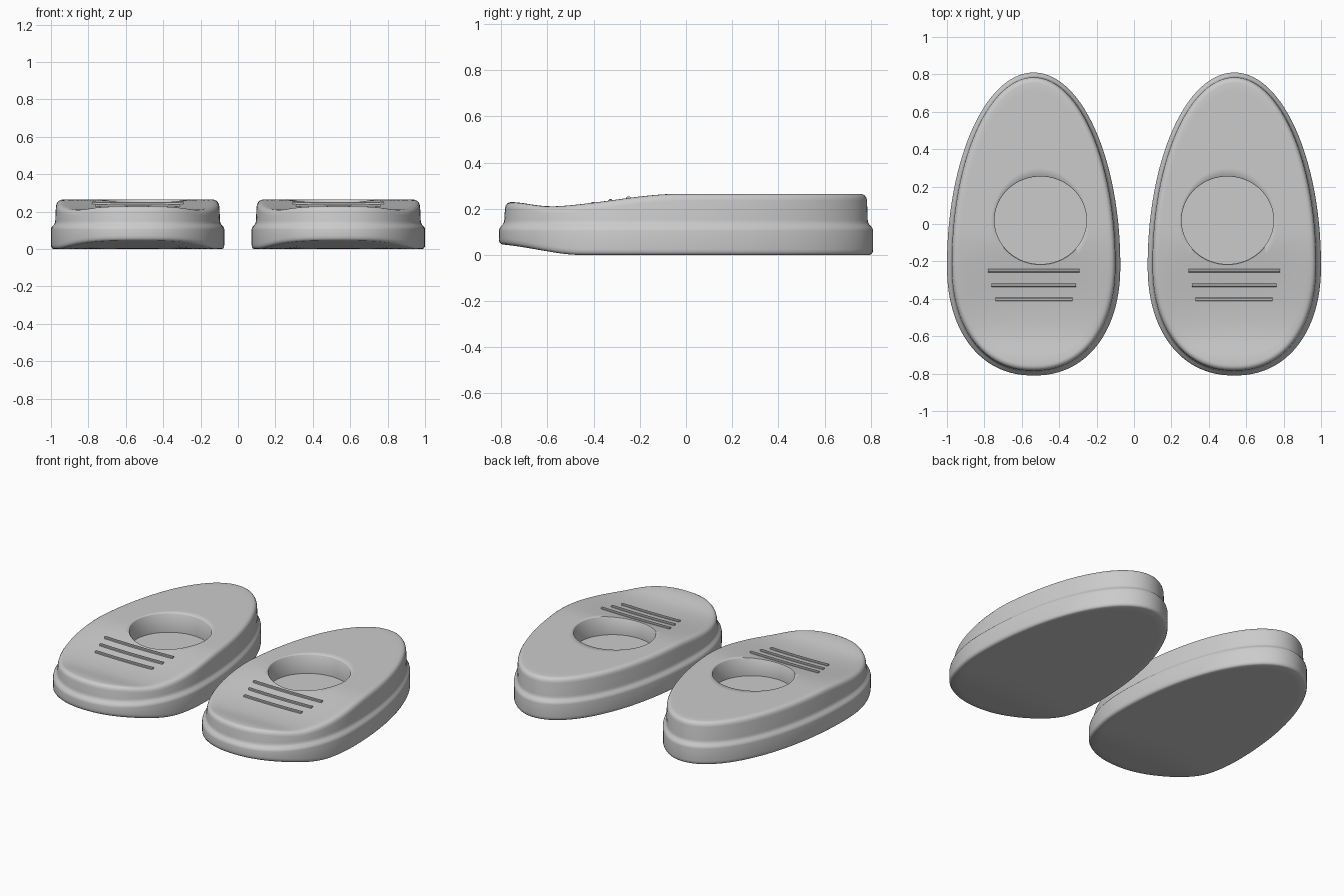
import bpy, bmesh, math

if "Cube" in bpy.data.objects:
    bpy.data.objects.remove(bpy.data.objects["Cube"])

N = 112                       # points around each ring
CX = 0.5365                   # centre line of each pad
HALF_W, HALF_L = 0.4635, 0.81
WIDEST_Y = -0.22

mat = bpy.data.materials.new("grey plastic")
mat.diffuse_color = (0.6, 0.6, 0.6, 1)
mat.use_nodes = True
mat.node_tree.nodes["Principled BSDF"].inputs["Base Color"].default_value = mat.diffuse_color


def smooth(a, b, v):
    t = min(1, max(0, (v - a) / (b - a)))
    return t * t * (3 - 2 * t)


def top_z(x, y):
    """Flat heel, sloping dip and slightly raised toe lip."""
    z = 0.212 + 0.053 * smooth(-0.6, -0.02, y) + 0.018 * smooth(-0.58, -0.78, y)
    if -0.7 < y < -0.1:       # shallow hollow across the slope
        z -= 0.010 * math.sin(math.pi * (y + 0.7) / 0.6) * max(0, 1 - ((x - CX) / 0.38) ** 2)
    return z


def bottom_z(y):
    return 0.047 * smooth(-0.45, -0.84, y)


def outline(t, inset):
    """Egg outline, blunter at the front."""
    c, s = math.cos(t), math.sin(t)
    p = 1.0 if s >= 0 else 2 / 2.2
    x = HALF_W * math.copysign(abs(c) ** p, c)
    length = HALF_L - WIDEST_Y if s >= 0 else HALF_L + WIDEST_Y
    y = WIDEST_Y + length * math.copysign(abs(s) ** p, s)
    return CX + x * (1 - inset / HALF_W), y * (1 - inset / HALF_L)


def well(t, scale=1.0):
    """Round recess outline."""
    return 0.50 + 0.246 * scale * math.cos(t), 0.02 + 0.234 * scale * math.sin(t)


def finish(bm, name, angle):
    bmesh.ops.recalc_face_normals(bm, faces=bm.faces)
    me = bpy.data.meshes.new(name)
    bm.to_mesh(me)
    bm.free()
    me.materials.append(mat)
    ob = bpy.data.objects.new(name, me)
    bpy.context.collection.objects.link(ob)
    bpy.ops.object.select_all(action='DESELECT')
    ob.select_set(True)
    bpy.context.view_layer.objects.active = ob
    bpy.ops.object.shade_smooth_by_angle(angle=math.radians(angle))


def pad(side, name):
    angles = [2 * math.pi * i / N for i in range(N)]
    rings = []
    # underside, from the middle outwards
    for k in (0.05, 0.25, 0.45, 0.65, 0.82, 0.93):
        ring = []
        for t in angles:
            x, y = outline(t, 0.012)
            x, y = CX + (x - CX) * k, y * k
            ring.append((x, y, bottom_z(y)))
        rings.append(ring)
    # rounded lower edge
    for inset, h in ((0.014, 0), (0.006, 0.004), (0.001, 0.013), (0, 0.025)):
        rings.append([(x, y, bottom_z(y) + h) for x, y in (outline(t, inset) for t in angles)])
    # base band, shoulder and upper wall
    for inset, z in ((0, 0.105), (0.002, 0.114), (0.008, 0.123), (0.017, 0.132),
                     (0.021, 0.140), (0.023, 0.152)):
        rings.append([(*outline(t, inset), z) for t in angles])
    # rounded upper edge
    for inset, drop in ((0.026, 0.030), (0.029, 0.017), (0.036, 0.007), (0.045, 0.002), (0.056, 0)):
        rings.append([(x, y, top_z(x, y) - drop) for x, y in (outline(t, inset) for t in angles)])
    # top surface running in to the recess rim
    for k in range(1, 13):
        f, ring = k / 12, []
        for t in angles:
            (ax, ay), (bx, by) = outline(t, 0.056), well(t, 1.015)
            x, y = ax + (bx - ax) * f, ay + (by - ay) * f
            ring.append((x, y, top_z(x, y)))
        rings.append(ring)
    # recess rim, wall and floor
    rings.append([(x, y, top_z(x, y) - 0.004) for x, y in (well(t) for t in angles)])
    rings.append([(*well(t), 0.14) for t in angles])

    bm = bmesh.new()
    vs = [[bm.verts.new((side * x, y, z)) for x, y, z in r] for r in rings]
    for a, b in zip(vs, vs[1:]):
        for i in range(N):
            j = (i + 1) % N
            bm.faces.new((a[i], a[j], b[j], b[i]))
    bm.faces.new(vs[0])
    bm.faces.new(vs[-1])
    finish(bm, name, 50)


def grip_bar(side, name, y, half):
    """Thin raised bar following the top surface."""
    bm, prev, n = bmesh.new(), None, 16
    for i in range(n + 1):
        x = CX - 0.001 + half * (2 * i / n - 1)
        z = top_z(x, y)
        cur = [bm.verts.new((side * x, y + dy, z + dz))
               for dy, dz in ((-0.009, -0.012), (-0.009, 0.007), (-0.005, 0.011),
                              (0.005, 0.011), (0.009, 0.007), (0.009, -0.012))]
        if prev:
            for a in range(6):
                b = (a + 1) % 6
                bm.faces.new((prev[a], prev[b], cur[b], cur[a]))
        else:
            bm.faces.new(cur)
        prev = cur
    bm.faces.new(prev)
    finish(bm, name, 30)


for side, label in ((-1, "left"), (1, "right")):
    pad(side, label + "_pad")
    for i, (y, half) in enumerate(((-0.25, 0.245), (-0.327, 0.226), (-0.403, 0.206))):
        grip_bar(side, f"{label}_grip_bar_{i + 1}", y, half)
